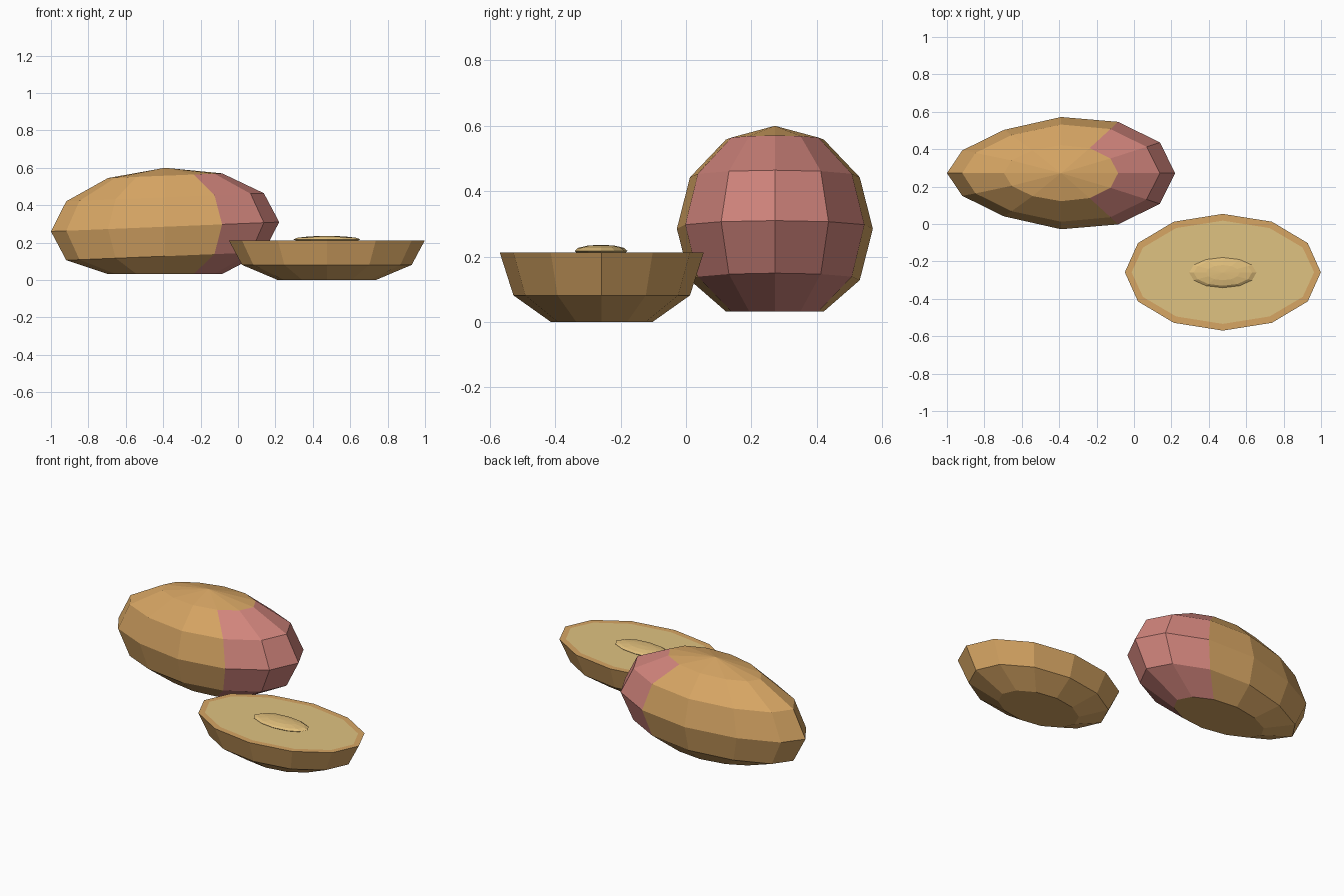
import bpy, bmesh
from mathutils import Vector

if "Cube" in bpy.data.objects:
    bpy.data.objects.remove(bpy.data.objects["Cube"])


def material(name, rgb):
    m = bpy.data.materials.new(name)
    m.diffuse_color = (*rgb, 1)
    m.use_nodes = True
    m.node_tree.nodes["Principled BSDF"].inputs["Base Color"].default_value = m.diffuse_color
    return m


SKIN = material("golden_skin", (0.68, 0.38, 0.127))
BLUSH = material("red_blush", (0.63, 0.23, 0.20))
FLESH = material("pale_flesh", (0.74, 0.54, 0.22))
SEED = material("seed_tan", (0.75, 0.52, 0.20))


def unit_sphere():
    bm = bmesh.new()
    bmesh.ops.create_uvsphere(bm, u_segments=12, v_segments=6, radius=1)
    return bm


def finish(bm, name, mats):
    me = bpy.data.meshes.new(name)
    bmesh.ops.recalc_face_normals(bm, faces=bm.faces)
    bm.to_mesh(me)
    bm.free()
    for m in mats:
        me.materials.append(m)
    ob = bpy.data.objects.new(name, me)
    bpy.context.collection.objects.link(ob)
    return ob


# Whole fruit: tapered, slightly tilted ellipsoid with a flat underside
bm = unit_sphere()
for f in bm.faces:
    c = f.calc_center_median()
    f.material_index = 1 if c.x > 0.36 else 0   # blush covers one end
for v in bm.verts:
    x, y, z = v.co
    taper = 1 + (0.11 if x > 0 else 0.22) * x
    v.co = Vector((-0.39 + 0.61 * x,
                   0.272 + 0.30 * taper * y,
                   max(0.032, 0.285 + 0.315 * z + 0.025 * x)))
finish(bm, "whole_fruit", [SKIN, BLUSH])

# Half fruit: lower half of an ellipsoid, closed by an inset cut face
bm = unit_sphere()
bmesh.ops.delete(bm, geom=[v for v in bm.verts if v.co.z > 0.01], context='VERTS')
for v in bm.verts:
    x, y, z = v.co
    v.co = Vector((0.475 + 0.524 * x, -0.258 + 0.312 * y,
                   max(0.0, 0.212 + 0.262 * z)))
rim = [e for e in bm.edges if e.is_boundary]
cut = bmesh.ops.contextual_create(bm, geom=rim)["faces"][0]
bmesh.ops.recalc_face_normals(bm, faces=bm.faces)
bmesh.ops.inset_individual(bm, faces=[cut], thickness=0.036)
cut.material_index = 1
finish(bm, "half_fruit", [SKIN, FLESH])

# Seed: shallow mound on the cut face
bm = unit_sphere()
for v in bm.verts:
    x, y, z = v.co
    v.co = Vector((0.475 + 0.18 * x, -0.26 + 0.081 * y, 0.217 + 0.019 * z))
finish(bm, "seed", [SEED])
